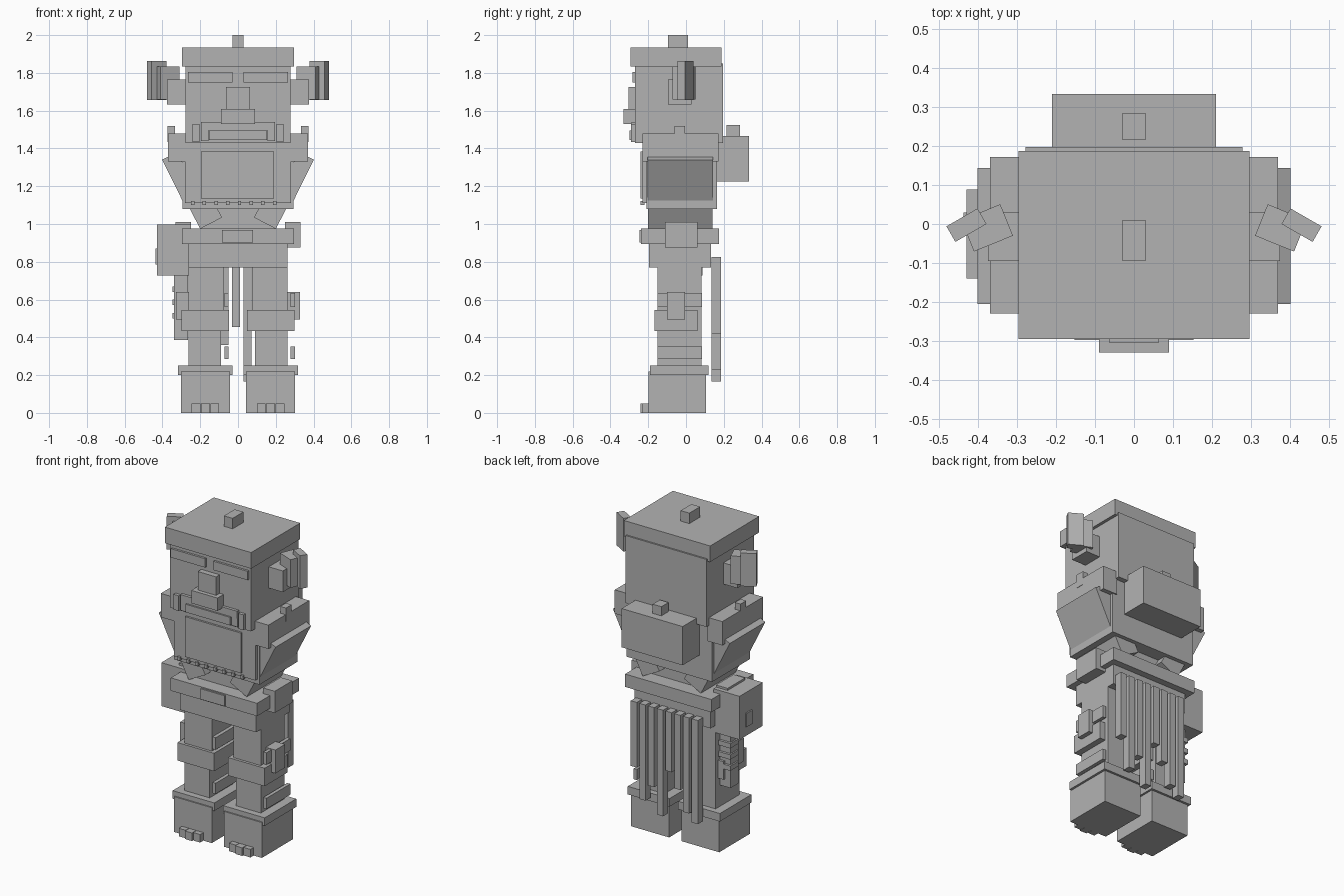
import bpy, math
from mathutils import Vector

grey = bpy.data.materials.new("plain grey")
grey.diffuse_color = (0.45, 0.45, 0.45, 1)


def box(name, x, y, z, rot=(0, 0, 0)):
    """Box from (min, max) ranges, optionally turned about its centre."""
    lo, hi = Vector((x[0], y[0], z[0])), Vector((x[1], y[1], z[1]))
    bpy.ops.mesh.primitive_cube_add(size=1, location=(lo + hi) / 2)
    ob = bpy.context.object
    ob.name = name
    for v in ob.data.vertices:
        v.co = [v.co[i] * (hi[i] - lo[i]) for i in range(3)]
    ob.rotation_euler = [math.radians(a) for a in rot]
    ob.data.materials.append(grey)
    return ob


def pair(name, x, y, z, rot=(0, 0, 0)):
    """Box on the +x side plus its mirror image."""
    box(name + "_right", x, y, z, rot)
    box(name + "_left", (-x[1], -x[0]), y, z, (rot[0], -rot[1], -rot[2]))


def around(c, size):
    return (c - size / 2, c + size / 2)


# hat and head
box("hat", (-0.297, 0.297), (-0.295, 0.187), (1.835, 1.935))
box("hat_knob", (-0.03, 0.03), (-0.095, 0.01), (1.935, 2.0))
box("head", (-0.278, 0.278), (-0.27, 0.197), (1.43, 1.85))

# face
pair("brow", (0.028, 0.265), (-0.283, -0.27), (1.75, 1.805))
box("nose_bridge", (-0.063, 0.063), (-0.305, -0.27), (1.61, 1.725))
box("nose_tip", (-0.09, 0.09), (-0.33, -0.27), (1.53, 1.61))
box("upper_lip", (-0.195, 0.195), (-0.288, -0.27), (1.495, 1.54))
box("mouth", (-0.153, 0.153), (-0.298, -0.27), (1.445, 1.495))
pair("mouth_corner", (0.155, 0.195), (-0.285, -0.27), (1.44, 1.5))
pair("tusk", (0.205, 0.24), (-0.29, -0.27), (1.435, 1.53))

# ears in three stepped pieces
pair("ear_base", (0.27, 0.375), (-0.095, 0.03), (1.633, 1.765))
pair("ear_middle", around(0.377, 0.108), around(-0.01, 0.087), (1.66, 1.835), (0, 0, -22))
pair("ear_tip", around(0.43, 0.092), around(-0.003, 0.046), (1.657, 1.863), (0, 0, -30))

# torso, chest plate and studs
box("torso", (-0.295, 0.295), (-0.21, 0.165), (1.08, 1.44))
box("chest", (-0.28, 0.28), (-0.23, -0.2), (1.11, 1.43))
box("chest_plate", (-0.195, 0.19), (-0.242, -0.2), (1.135, 1.385))
for i in range(8):
    box("stud", around(-0.24 + i * 0.062, 0.018), (-0.242, -0.22), (1.10, 1.122))

# shoulders
pair("shoulder", (0.27, 0.37), (-0.23, 0.172), (1.33, 1.478))
pair("shoulder_peg", (0.333, 0.372), (-0.06, -0.005), (1.435, 1.52))
a = math.radians(26.5)
along, inward = Vector((-math.sin(a), -math.cos(a))), Vector((-math.cos(a), math.sin(a)))
c = Vector((0.402, 1.34)) + along * 0.12 + inward * 0.045
pair("shoulder_flap", around(c.x, 0.09), (-0.205, 0.144), around(c.y, 0.24), (0, 26.5, 0))

# backpack
box("backpack", (-0.21, 0.21), (0.16, 0.333), (1.225, 1.466))
box("backpack_knob", (-0.03, 0.03), (0.215, 0.285), (1.466, 1.523))

# waist, belt and hips
box("waist", (-0.2, 0.2), (-0.15, 0.083), (0.9, 1.1))
pair("waist_flap", around(0.177, 0.13), (-0.2, 0.14), around(1.071, 0.15), (0, 27.5, 0))
box("belt", (-0.297, 0.297), (-0.237, 0.175), (0.895, 0.975))
box("buckle", (-0.085, 0.08), (-0.247, -0.23), (0.902, 0.968))
box("hips", (-0.262, 0.262), (-0.197, 0.133), (0.77, 0.9))
pair("pouch", (0.25, 0.33), (-0.11, 0.062), (0.875, 1.01))

# large side bag with a hanging handle
box("side_bag", (-0.43, -0.25), (-0.14, 0.088), (0.727, 0.997))
box("bag_plate", (-0.438, -0.43), (-0.03, 0.03), (0.785, 0.87))
box("bag_handle", (-0.338, -0.265), (-0.035, 0.045), (0.385, 0.73))
for z in (0.5, 0.57, 0.64):
    box("handle_ring", (-0.347, -0.265), (-0.02, 0.06), (z, z + 0.03))

# legs and boots
pair("thigh", (0.075, 0.262), (-0.15, 0.083), (0.54, 0.8))
pair("shin", (0.09, 0.262), (-0.15, 0.083), (0.2, 0.56))
pair("knee_pad", (0.048, 0.3), (-0.167, 0.06), (0.433, 0.545))
pair("knee_pocket", (0.25, 0.328), (-0.1, -0.005), (0.495, 0.64))
pair("boot", (0.042, 0.303), (-0.198, 0.106), (0, 0.22))
pair("boot_cuff", (0.03, 0.317), (-0.19, 0.12), (0.2, 0.25))
for i, w in enumerate((-0.05, 0, 0.05)):
    pair("toe", around(0.173 + w, 0.047), (-0.24 if i == 1 else -0.23, -0.19), (0, 0.05))
for x in (-0.06, 0.29):
    for z in ((0.56, 0.635), (0.285, 0.352)):
        box("leg_strap", around(x, 0.022), (-0.15, 0.085), z)

# row of hanging strands at the back
for i, bottom in enumerate((0.42, 0.23, 0.33, 0.165, 0.455, 0.36, 0.23, 0.18)):
    box("strand", around(0.23 - 0.06 * i, 0.042), (0.135, 0.185), (bottom, 0.825))
